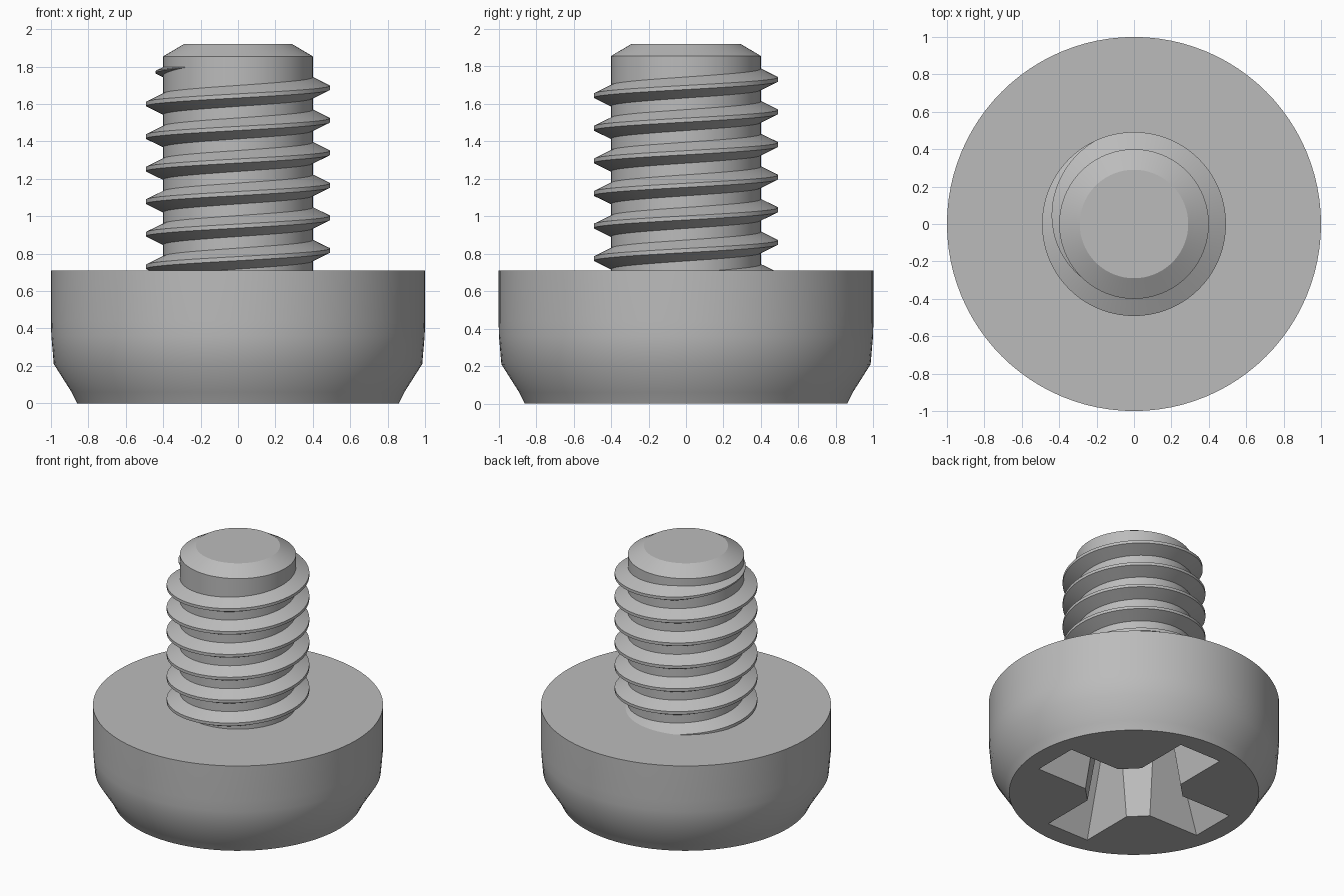
import bpy, bmesh
from math import sin, cos, pi, radians
from mathutils import Matrix, Vector

cube = bpy.data.objects.get("Cube")
if cube:
    bpy.data.objects.remove(cube, do_unlink=True)

steel = bpy.data.materials.new("grey steel")
steel.use_nodes = True
steel.diffuse_color = (0.5, 0.5, 0.5, 1)
steel.node_tree.nodes["Principled BSDF"].inputs["Base Color"].default_value = (0.5, 0.5, 0.5, 1)


def loft(name, rings):
    """Skin a list of closed rings and cap both ends."""
    bm = bmesh.new()
    loops = [[bm.verts.new(p) for p in ring] for ring in rings]
    n = len(loops[0])
    for a, b in zip(loops, loops[1:]):
        for i in range(n):
            j = (i + 1) % n
            bm.faces.new((a[i], a[j], b[j], b[i]))
    bm.faces.new(loops[0][::-1])
    bm.faces.new(loops[-1])
    bmesh.ops.recalc_face_normals(bm, faces=bm.faces)
    mesh = bpy.data.meshes.new(name)
    bm.to_mesh(mesh)
    bm.free()
    mesh.materials.append(steel)
    obj = bpy.data.objects.new(name, mesh)
    bpy.context.collection.objects.link(obj)
    return obj


def activate(obj):
    bpy.ops.object.select_all(action='DESELECT')
    obj.select_set(True)
    bpy.context.view_layer.objects.active = obj


def smooth(obj):
    activate(obj)
    bpy.ops.object.shade_smooth_by_angle(angle=radians(30))


def lathe(name, profile, sides=96):
    turns = [2 * pi * i / sides for i in range(sides)]
    return loft(name, [[(r * cos(t), r * sin(t), z) for t in turns] for r, z in profile])


# Head and shank
head = lathe("head", [(0.86, 0), (0.89, 0.06), (0.985, 0.21), (0.998, 0.36), (1, 0.44), (1, 0.71)])
shank = lathe("shank", [(0.4, 0.65), (0.4, 1.855), (0.29, 1.92)])


# Tapered cross-shaped drive recess cut into the underside of the head
def cross_ring(t):
    reach, half, inner = 0.71 - 0.28 * t, 0.175 - 0.09 * t, 0.29 - 0.04 * t
    arm = [(inner, -half), (reach, -half), (reach, half), (inner, half)]
    return [Matrix.Rotation(k * pi / 2, 3, 'Z') @ Vector((x, y, 0.6 * t))
            for k in range(4) for x, y in arm]


cutter = loft("recess_cutter", [cross_ring(-0.05), cross_ring(1)])
cutter.hide_render = True
cut = head.modifiers.new("recess", 'BOOLEAN')
cut.operation = 'DIFFERENCE'
cut.solver = 'EXACT'
cut.object = cutter
activate(head)
bpy.ops.object.modifier_apply(modifier=cut.name)
bpy.data.objects.remove(cutter, do_unlink=True)

# Helical thread that fades out near the tip
PITCH, STEPS = 0.174, 72
fade_start, fade_end = 6 + 115 / 360, 6 + 235 / 360
rings = []
for i in range(int(fade_end * STEPS) + 1):
    turn = i / STEPS
    size = min(1, max(0.01, (fade_end - turn) / (fade_end - fade_start)))
    z = 0.643 + PITCH * turn
    a = 2 * pi * turn
    section = [(0.392, -0.06), (0.392 + 0.1 * size, -0.011 * size),
               (0.392 + 0.1 * size, 0.011 * size), (0.392, 0.06)]
    rings.append([(r * cos(a), r * sin(a), z + (dz if abs(dz) < 0.05 else dz * size))
                  for r, dz in section])
thread = loft("thread", rings)

for part in (head, shank, thread):
    smooth(part)
